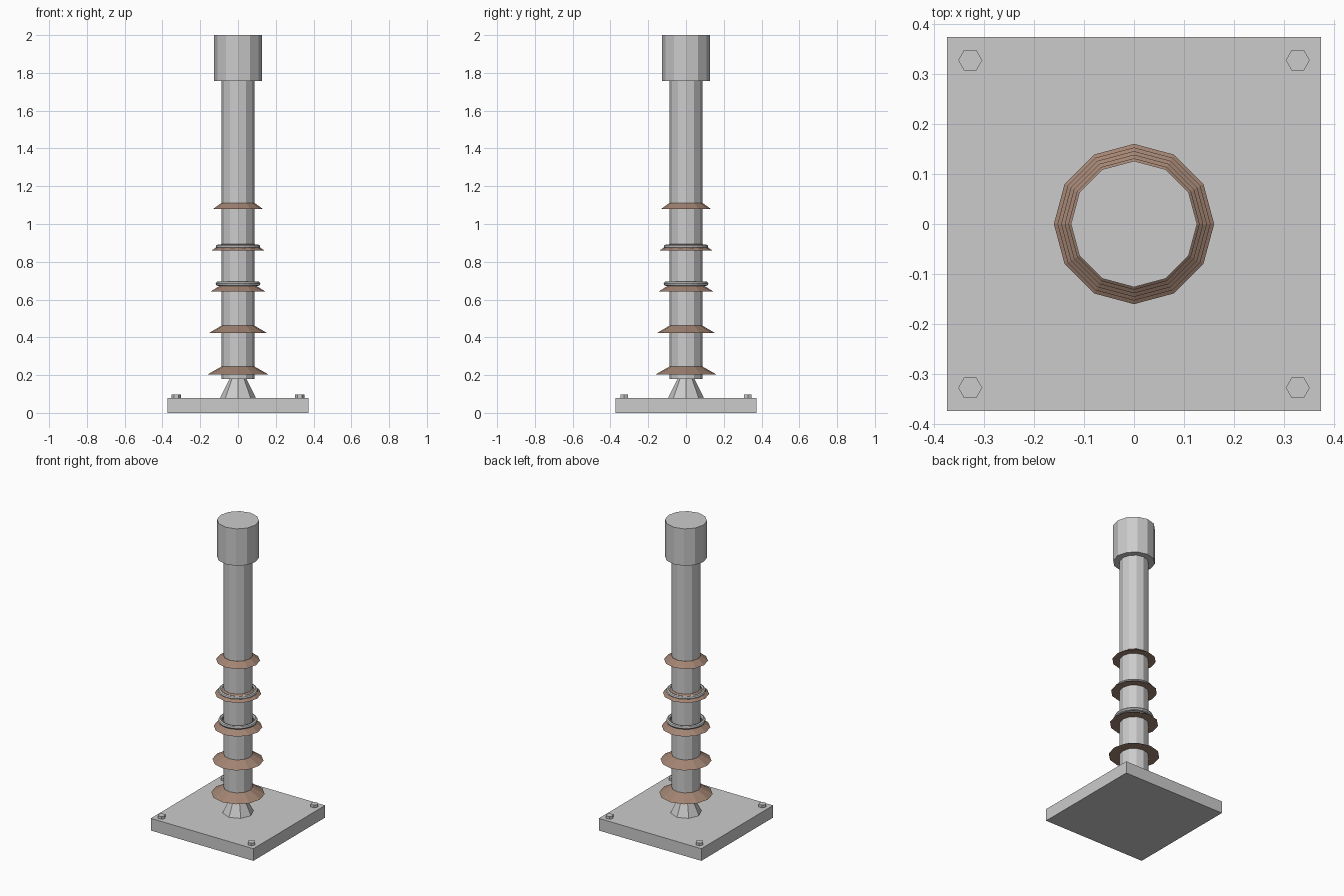
import bpy
from math import pi

if "Cube" in bpy.data.objects:
    bpy.data.objects.remove(bpy.data.objects["Cube"])

copper = bpy.data.materials.new("copper_brown")
copper.diffuse_color = (0.36, 0.23, 0.17, 1)
copper.use_nodes = True
copper.node_tree.nodes["Principled BSDF"].inputs["Base Color"].default_value = copper.diffuse_color


def frustum(name, r1, r2, z0, z1, sides=12, x=0, y=0, mat=None):
    """Tapered prism from z0 to z1 with a vertex on the x axis."""
    bpy.ops.mesh.primitive_cone_add(vertices=sides, radius1=r1, radius2=r2, depth=z1 - z0,
                                    location=(x, y, (z0 + z1) / 2))
    ob = bpy.context.object
    ob.name = name
    if sides == 6:  # hexagons point along x
        ob.rotation_euler.z = pi / 6
    if mat:
        ob.data.materials.append(mat)
    return ob


# Square base plate
bpy.ops.mesh.primitive_cube_add(size=1, location=(0, 0, 0.04))
plate = bpy.context.object
plate.name = "base_plate"
plate.scale = (0.746, 0.746, 0.08)

# Hexagonal corner bolts
for i, (sx, sy) in enumerate([(-1, -1), (1, -1), (1, 1), (-1, 1)]):
    frustum(f"corner_bolt_{i + 1}", 0.024, 0.024, 0.075, 0.097, 6, sx * 0.327, sy * 0.327)

# Foot cone, pole and top cap
frustum("foot_cone", 0.094, 0.045, 0.08, 0.18, 8)
frustum("pole", 0.087, 0.087, 0.18, 1.77)
frustum("top_cap", 0.126, 0.126, 1.757, 2.0)

# Flared skirts, shrinking upwards
for i in range(5):
    z = 0.204 + i * 0.219
    frustum(f"skirt_{i + 1}", 0.16 - i * 0.0072, 0.088, z, z + 0.041 - i * 0.0025, mat=copper)

# Clamp rings
for i, z in enumerate((0.684, 0.879)):
    bpy.ops.mesh.primitive_torus_add(location=(0, 0, z), major_radius=0.106, minor_radius=0.012,
                                     major_segments=24, minor_segments=8)
    bpy.context.object.name = f"clamp_ring_{i + 1}"
